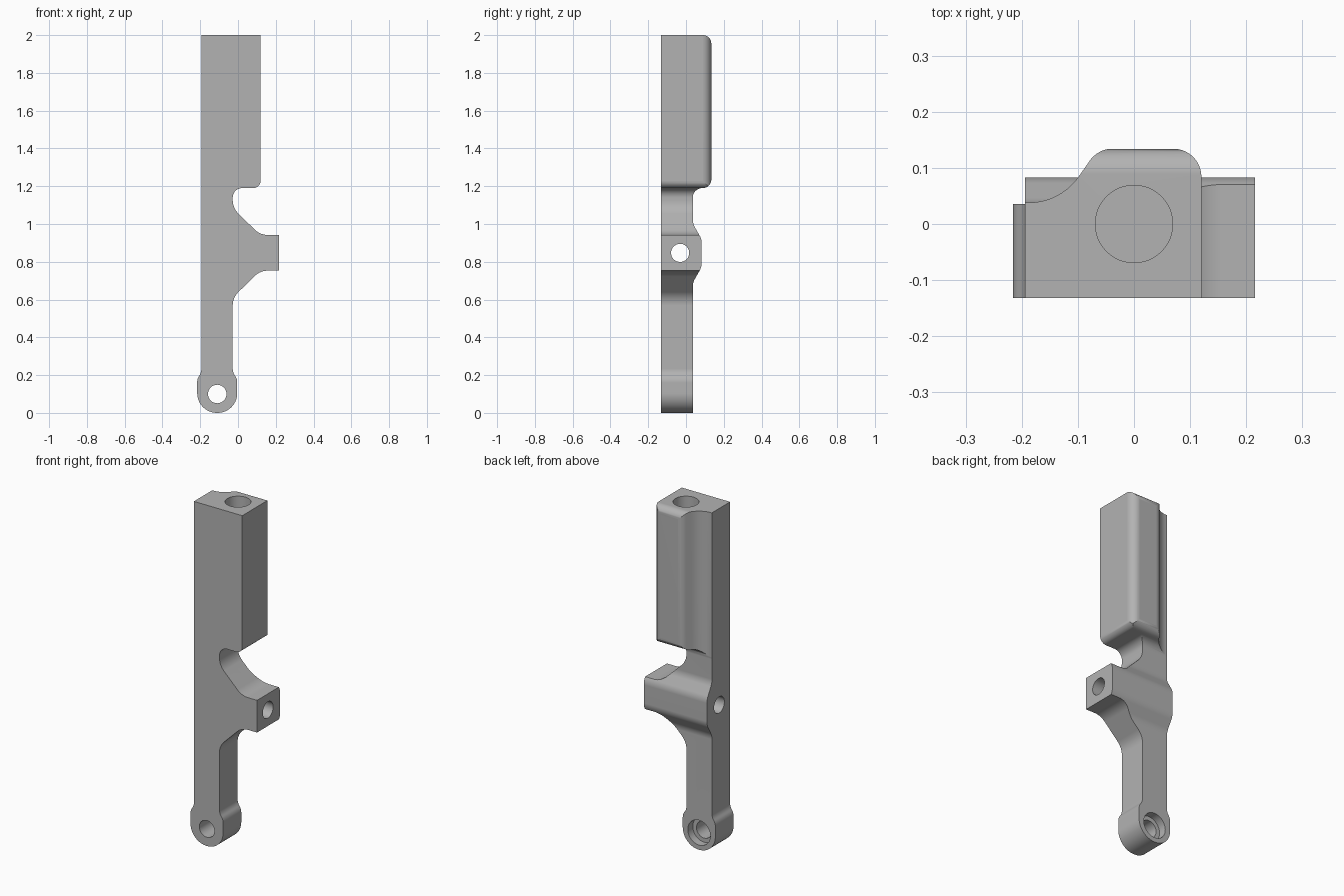
import bpy, bmesh, math
from mathutils import Vector

cube = bpy.data.objects.get("Cube")
if cube:
    bpy.data.objects.remove(cube, do_unlink=True)

metal = bpy.data.materials.new("plain grey")
GREY = (0.45, 0.45, 0.45, 1)
metal.diffuse_color = GREY
metal.use_nodes = True
metal.node_tree.nodes["Principled BSDF"].inputs["Base Color"].default_value = GREY


def rounded(corners, steps=10):
    """Polygon outline from (u, v, radius) corners, each filleted."""
    out = []
    for i, (u, v, r) in enumerate(corners):
        p = Vector((u, v))
        if not r:
            out.append(p)
            continue
        a = (Vector(corners[i - 1][:2]) - p).normalized()
        b = (Vector(corners[(i + 1) % len(corners)][:2]) - p).normalized()
        half = a.angle(b) / 2
        centre = p + (a + b).normalized() * (r / math.sin(half))
        start = p + a * (r / math.tan(half)) - centre
        end = p + b * (r / math.tan(half)) - centre
        sweep = math.pi - 2 * half
        for k in range(steps + 1):
            t = k / steps
            arc = (start * math.sin((1 - t) * sweep) + end * math.sin(t * sweep)) / math.sin(sweep)
            out.append(centre + arc)
    return out


def circle(u, v, r, n=48):
    return [Vector((u + r * math.cos(2 * math.pi * k / n),
                    v + r * math.sin(2 * math.pi * k / n))) for k in range(n)]


def prism(name, outline, axis, low, high):
    """Extrude an outline along x, y or z."""
    place = {"x": lambda u, v, w: (w, u, v),
             "y": lambda u, v, w: (u, w, v),
             "z": lambda u, v, w: (u, v, w)}[axis]
    bm = bmesh.new()
    base = bm.faces.new([bm.verts.new(place(p.x, p.y, low)) for p in outline])
    top = bmesh.ops.extrude_face_region(bm, geom=[base])["geom"]
    bmesh.ops.translate(bm, vec=Vector(place(0, 0, high - low)),
                        verts=[g for g in top if isinstance(g, bmesh.types.BMVert)])
    bmesh.ops.recalc_face_normals(bm, faces=bm.faces)
    mesh = bpy.data.meshes.new(name)
    bm.to_mesh(mesh)
    bm.free()
    mesh.materials.append(metal)
    obj = bpy.data.objects.new(name, mesh)
    bpy.context.collection.objects.link(obj)
    return obj


def combine(target, tool, operation):
    mod = target.modifiers.new(operation, "BOOLEAN")
    mod.operation = operation
    mod.solver = "EXACT"
    mod.object = tool
    bpy.context.view_layer.objects.active = target
    bpy.ops.object.modifier_apply(modifier=mod.name)
    bpy.data.objects.remove(tool, do_unlink=True)


# Front silhouette: eye end, shank, side lug, notch and upper block
front = rounded([
    (-0.216, 0, 0.104), (-0.004, 0, 0.104), (-0.004, 0.18, 0.06), (-0.028, 0.215, 0.06),
    (-0.028, 0.61, 0.1), (0.117, 0.753, 0.1), (0.216, 0.753, 0), (0.216, 0.942, 0),
    (0.117, 0.942, 0.1), (-0.028, 1.085, 0.1), (-0.028, 1.19, 0.05), (0.12, 1.19, 0.04),
    (0.12, 2, 0), (-0.194, 2, 0), (-0.194, 0.215, 0.06), (-0.216, 0.18, 0.06)])
bracket = prism("bracket_body", front, "y", -0.132, 0.3)

# Side profile: thin shank, swelling behind the lug, thick upper block
side = rounded([
    (-0.132, -0.1, 0), (0.036, -0.1, 0), (0.036, 0.69, 0.08), (0.083, 0.772, 0.08),
    (0.083, 0.92, 0.08), (0.036, 1.002, 0.08), (0.036, 1.19, 0.05), (0.134, 1.19, 0.045),
    (0.134, 2, 0.045), (-0.132, 2, 0)])
for p in side:  # let the envelope overshoot the flat front and top
    if p.x < -0.13:
        p.x = -0.3
side_envelope = prism("side_envelope", side, "x", -0.4, 0.4)
combine(bracket, side_envelope, "INTERSECT")

# Rounded and hollowed rear corners of the upper block
rear = rounded([
    (-0.3, 0.038, 0), (-0.131, 0.038, 0.11), (-0.064, 0.1342, 0.05), (0.1202, 0.1342, 0.05),
    (0.1202, 0.06, 0), (0.3, 0.06, 0), (0.3, 0.3, 0), (-0.3, 0.3, 0)])
combine(bracket, prism("rear_trim", rear, "z", 1.1, 2.1), "DIFFERENCE")

# Bores: blind top socket, lug cross hole, eye hole and its rear counterbore
bores = [("top_socket", circle(0, 0, 0.069), "z", 1.5, 2.1),
         ("lug_hole", circle(-0.031, 0.847, 0.048), "x", -0.4, 0.4),
         ("eye_hole", circle(-0.11, 0.1, 0.049), "y", -0.3, 0.3),
         ("eye_counterbore", circle(-0.11, 0.1, 0.073), "y", -0.01, 0.3)]
for bore in bores:
    combine(bracket, prism(*bore), "DIFFERENCE")

# Smooth fillets, crisp edges
bpy.ops.object.select_all(action="DESELECT")
bracket.select_set(True)
bpy.context.view_layer.objects.active = bracket
bpy.ops.object.shade_smooth_by_angle(angle=math.radians(25))
weighted = bracket.modifiers.new("weighted_normals", "WEIGHTED_NORMAL")
weighted.keep_sharp = True
